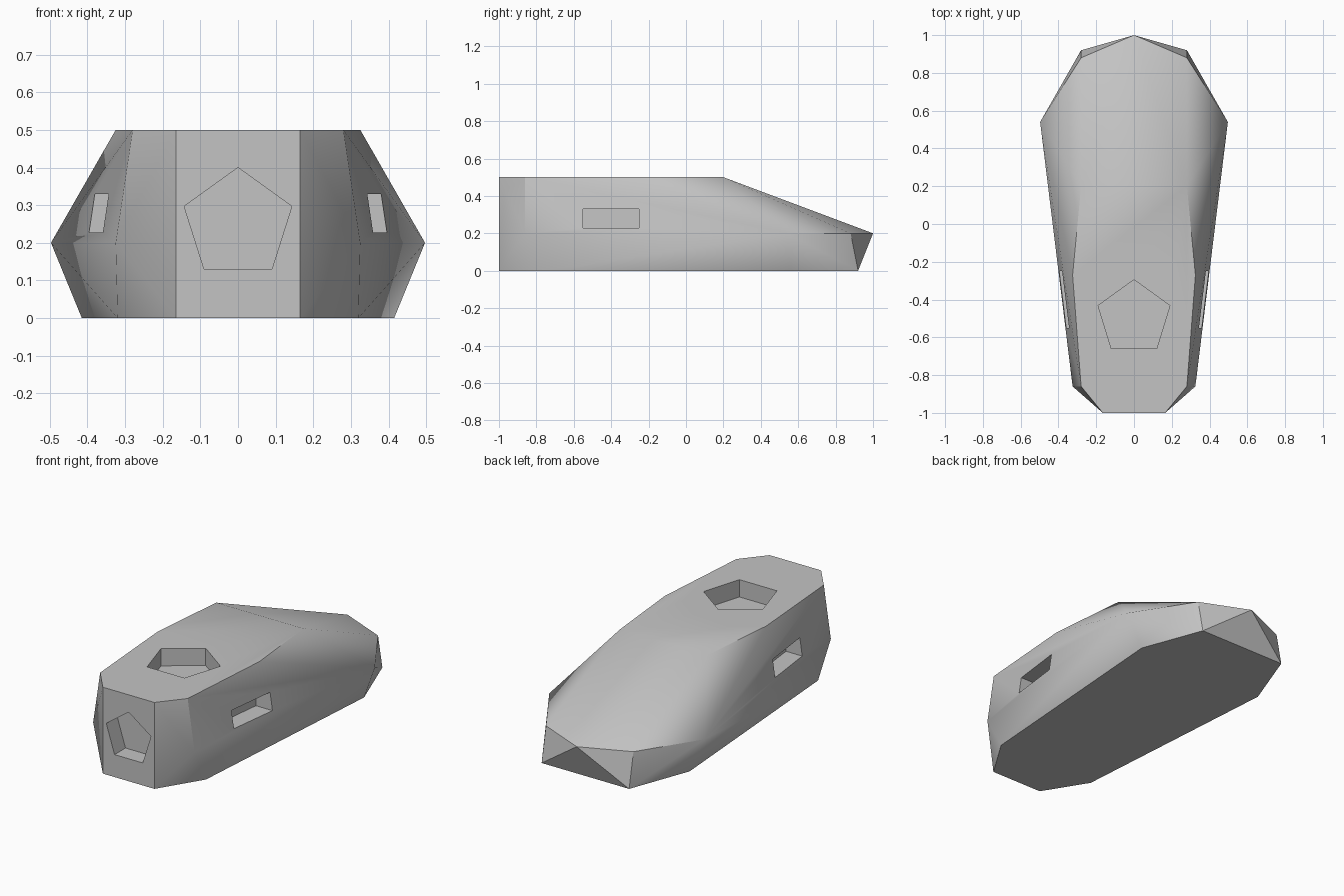
import bpy, bmesh, math
from mathutils import Vector

cube = bpy.data.objects.get("Cube")
if cube:
    bpy.data.objects.remove(cube, do_unlink=True)

gray = bpy.data.materials.new("light_gray")
gray.use_nodes = True
COLOR = (0.55, 0.55, 0.55, 1)
gray.diffuse_color = COLOR
gray.node_tree.nodes["Principled BSDF"].inputs["Base Color"].default_value = COLOR


def hull_object(name, points):
    """Closed convex solid around a few corner points."""
    bm = bmesh.new()
    for p in points:
        bm.verts.new(p)
    bmesh.ops.convex_hull(bm, input=bm.verts[:])
    bmesh.ops.dissolve_limit(bm, angle_limit=math.radians(0.5),
                             verts=bm.verts[:], edges=bm.edges[:])
    bmesh.ops.recalc_face_normals(bm, faces=bm.faces[:])
    mesh = bpy.data.meshes.new(name)
    bm.to_mesh(mesh)
    bm.free()
    mesh.materials.append(gray)
    obj = bpy.data.objects.new(name, mesh)
    bpy.context.collection.objects.link(obj)
    return obj


def both_sides(points):
    return [(s * x, y, z) for x, y, z in points for s in (1, -1)]


def prism(name, outline, offset):
    """Extrude a flat outline along an offset."""
    start = [Vector(p) for p in outline]
    return hull_object(name, start + [p + Vector(offset) for p in start])


# Faceted body: floor, waist and roof corners on the left half
floor = [(0.165, -1, 0), (0.32, -0.75, 0), (0.415, 0.56, 0), (0.28, 0.92, 0)]
waist = [(0.325, -0.86, 0.2), (0.497, 0.54, 0.2), (0.28, 0.88, 0.2)]
roof = [(0.165, -1, 0.5), (0.28, -0.86, 0.5), (0.325, -0.27, 0.5), (0.28, 0.2, 0.5)]
body = hull_object("body", both_sides(floor + waist + roof) + [(0, 1, 0.2)])

# Recess cutters
DEPTH = 0.1
roof_pentagon = [(0, -0.295)] + [(s * x, y) for x, y in ((0.19, -0.432), (0.12, -0.66))
                                 for s in (1, -1)]
front_pentagon = [(0, 0.4)] + [(s * x, z) for x, z in ((0.143, 0.297), (0.09, 0.13))
                               for s in (1, -1)]
cutters = [
    prism("roof_cutter", [(x, y, 0.5 - DEPTH) for x, y in roof_pentagon], (0, 0, 0.3)),
    prism("front_cutter", [(x, -1 + DEPTH, z) for x, z in front_pentagon], (0, -0.3, 0)),
]
for side, name in ((1, "left_cutter"), (-1, "right_cutter")):
    inner = [(side * x, y, z) for x, y in ((0.255, -0.55), (0.29, -0.25))
             for z in (0.228, 0.33)]
    cutters.append(prism(name, inner, (side * 0.3, 0, 0)))

# Cut the recesses and bake the result
for cutter in cutters:
    mod = body.modifiers.new(cutter.name, 'BOOLEAN')
    mod.operation = 'DIFFERENCE'
    mod.solver = 'EXACT'
    mod.object = cutter
    cutter.hide_render = True
bpy.context.view_layer.update()
baked = bpy.data.meshes.new_from_object(
    body.evaluated_get(bpy.context.evaluated_depsgraph_get()))
body.modifiers.clear()
body.data = baked
for cutter in cutters:
    bpy.data.objects.remove(cutter, do_unlink=True)

# Soft shading across shallow facets, sharp at strong edges
bpy.ops.object.select_all(action='DESELECT')
body.select_set(True)
bpy.context.view_layer.objects.active = body
bpy.ops.object.shade_smooth_by_angle(angle=math.radians(30))
